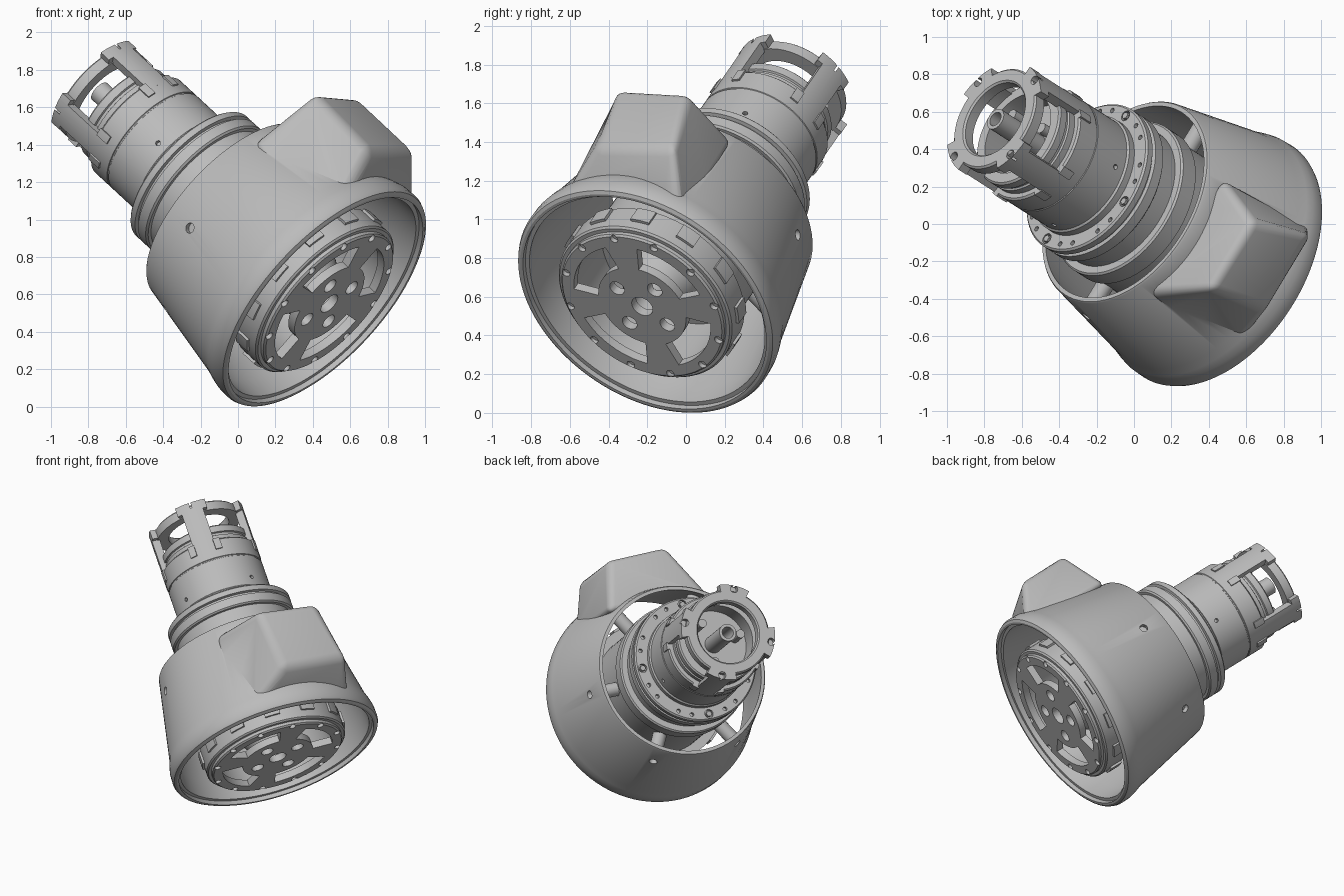
import bpy, bmesh
from math import sin, cos, radians
from mathutils import Matrix, Vector

cube = bpy.data.objects.get("Cube")
if cube:
    bpy.data.objects.remove(cube, do_unlink=True)

grey = bpy.data.materials.new("machined_grey")
grey.use_nodes = True
grey.diffuse_color = (0.5, 0.5, 0.5, 1)
grey.node_tree.nodes["Principled BSDF"].inputs["Base Color"].default_value = (0.5, 0.5, 0.5, 1)

# Tilted frame: local z is the main axis, local x points to the raised hump
AXIS = Vector((-0.665, 0.426, 0.614)).normalized()
UP = (Vector((0, 0, 1)) - AXIS * AXIS.z).normalized()
SIDE = AXIS.cross(UP)
FRAME = Matrix.Translation((0.449, -0.201, 0.587)) @ Matrix((UP, SIDE, AXIS)).transposed().to_4x4()


def polar(r, deg, z):
    return Vector((r * cos(radians(deg)), r * sin(radians(deg)), z))


def lathe(bm, profile, start=0, end=360, steps=96):
    """Sweep a closed (radius, height) loop about the axis."""
    full = end - start == 360
    rows = [[bm.verts.new(polar(r, start + (end - start) * i / steps, z)) for r, z in profile]
            for i in range(steps if full else steps + 1)]
    count = len(profile)
    for i in range(steps):
        a, b = rows[i], rows[(i + 1) % len(rows)]
        for j in range(count):
            k = (j + 1) % count
            if profile[j][0] or profile[k][0]:
                bm.faces.new((a[j], b[j], b[k], a[k]))
    if not full:
        bm.faces.new(rows[0])
        bm.faces.new(rows[-1])


def block(bm, r0, r1, z0, z1, mid, half, steps=8):
    """Curved block centred on an angle."""
    lathe(bm, [(r0, z0), (r1, z0), (r1, z1), (r0, z1)], mid - half, mid + half, steps)


def pin(bm, radius, p0, p1, sides=20):
    p0, p1 = Vector(p0), Vector(p1)
    turn = (p1 - p0).to_track_quat('Z', 'Y').to_matrix().to_4x4()
    bmesh.ops.create_cone(bm, cap_ends=True, segments=sides, radius1=radius, radius2=radius,
                          depth=(p1 - p0).length, matrix=Matrix.Translation((p0 + p1) / 2) @ turn)


def finish(name, bm):
    bmesh.ops.remove_doubles(bm, verts=bm.verts, dist=1e-5)
    bmesh.ops.recalc_face_normals(bm, faces=bm.faces)
    mesh = bpy.data.meshes.new(name)
    bm.to_mesh(mesh)
    bm.free()
    mesh.materials.append(grey)
    obj = bpy.data.objects.new(name, mesh)
    bpy.context.collection.objects.link(obj)
    obj.matrix_world = FRAME
    return obj


def turned(name, profile):
    bm = bmesh.new()
    lathe(bm, profile)
    return finish(name, bm)


def combine(target, other, operation):
    other.hide_render = True
    mod = target.modifiers.new("cut", 'BOOLEAN')
    mod.operation, mod.object, mod.solver = operation, other, 'EXACT'
    bpy.context.view_layer.update()
    bpy.context.view_layer.objects.active = target
    bpy.ops.object.modifier_apply(modifier=mod.name)
    bpy.data.objects.remove(other, do_unlink=True)


ROD_ANGLES = [92 + 60 * k for k in range(6)]
ARM_ANGLES = [-22 + 90 * k for k in range(4)]
SLOT_ANGLES = [48 + 90 * k for k in range(4)]
ROD_Z = 0.57

# Conical bell housing with rounded rim
bell = turned("bell_housing", [(0, -0.03), (0.71, -0.03), (0.727, -0.02), (0.735, 0), (0.733, 0.06),
                               (0.724, 0.1), (0.708, 0.15), (0.597, 0.74), (0.59, 0.75), (0, 0.75)])

# Rod holes through the bell wall
bm = bmesh.new()
for a in ROD_ANGLES:
    pin(bm, 0.028, polar(0.5, a, ROD_Z), polar(0.8, a, ROD_Z))
combine(bell, finish("rod_holes", bm), 'DIFFERENCE')

# Raised hump, its outer face skewed to one side
bm = bmesh.new()
low = [bm.verts.new(p) for p in ((0.5, -0.42, -0.02), (0.5, 0.42, -0.02), (0.5, 0.39, 0.68), (0.5, -0.35, 0.68))]
high = [bm.verts.new(p) for p in ((0.84, -0.08, 0.2), (0.825, 0.39, 0.21), (0.87, 0.28, 0.62), (0.89, -0.15, 0.63))]
bm.faces.new(low)
bm.faces.new(high)
for i in range(4):
    j = (i + 1) % 4
    bm.faces.new((low[i], low[j], high[j], high[i]))
bmesh.ops.recalc_face_normals(bm, faces=bm.faces)
bmesh.ops.bevel(bm, geom=bm.edges[:], offset=0.045, segments=4, profile=0.5, affect='EDGES')
combine(bell, finish("hump", bm), 'UNION')

# Hollow the bell
combine(bell, turned("bell_cavity", [(0, -0.1), (0.695, -0.1), (0.695, 0), (0.672, 0), (0.672, 0.14),
                                     (0.558, 0.8), (0, 0.8)]), 'DIFFERENCE')

# Radial rods holding the core inside the bell
bm = bmesh.new()
for a in ROD_ANGLES:
    pin(bm, 0.048, polar(0.4, a, ROD_Z), polar(0.59, a, ROD_Z))
finish("support_rods", bm)

# Stepped core, open toward the front
turned("core", [(0.46, -0.03), (0.485, -0.03), (0.495, -0.02), (0.495, 0.13), (0.43, 0.13), (0.43, 0.68),
                (0.455, 0.69), (0.455, 0.79), (0.445, 0.8), (0.405, 0.8), (0.405, 0.95), (0, 0.95), (0, 0.32),
                (0.41, 0.32), (0.41, -0.03)])

# Front plate with kidney slots, round holes and edge notches
plate = turned("front_plate", [(0, -0.06), (0.455, -0.06), (0.465, -0.05), (0.465, -0.01), (0, -0.01)])
bm = bmesh.new()
pin(bm, 0.06, (0, 0, -0.1), (0, 0, 0.03), 32)
for a in SLOT_ANGLES:
    block(bm, 0.25, 0.39, -0.1, 0.03, a, 31, 16)
    pin(bm, 0.042, polar(0.16, a, -0.1), polar(0.16, a, 0.03))
for k in range(12):
    pin(bm, 0.022, polar(0.44, 30 * k, -0.1), polar(0.44, 30 * k, -0.035))
combine(plate, finish("plate_cutters", bm), 'DIFFERENCE')

# Clips around the front ring
bm = bmesh.new()
for k in range(12):
    block(bm, 0.485, 0.51, 0.03, 0.12, 15 + 30 * k, 6)
finish("ring_clips", bm)

# Hub inside the core
turned("inner_hub", [(0.07, -0.02), (0.12, -0.02), (0.2, 0.11), (0.22, 0.33), (0.07, 0.33)])

# Bolted flange
flange = turned("flange", [(0.3, 0.92), (0.425, 0.92), (0.435, 0.93), (0.435, 0.99), (0.415, 0.995), (0.415, 1.01),
                           (0.435, 1.015), (0.435, 1.05), (0.425, 1.06), (0.3, 1.06)])
bm = bmesh.new()
for k in range(4):
    pin(bm, 0.03, polar(0.39, 90 * k, 1.035), polar(0.39, 90 * k, 1.1))
    for d in (18, 32, 58, 72):
        pin(bm, 0.014, polar(0.395, 90 * k + d, 1.035), polar(0.395, 90 * k + d, 1.1), 12)
combine(flange, finish("flange_holes", bm), 'DIFFERENCE')
bm = bmesh.new()
for k in range(4):
    pin(bm, 0.02, polar(0.39, 90 * k, 1.03), polar(0.39, 90 * k, 1.065), 6)
finish("flange_bolts", bm)

# Neck tube with a stepped end
neck = turned("neck_tube", [(0, 1.0), (0.345, 1.0), (0.345, 1.1), (0.335, 1.11), (0.335, 1.34), (0.331, 1.343),
                            (0.331, 1.35), (0.335, 1.353), (0.335, 1.48), (0.325, 1.49), (0.3, 1.49), (0.3, 1.53),
                            (0.29, 1.535), (0.29, 1.55), (0.3, 1.555), (0.3, 1.6), (0.29, 1.61), (0.235, 1.61),
                            (0.235, 1.46), (0, 1.46)])
bm = bmesh.new()
for a in ARM_ANGLES:
    pin(bm, 0.014, polar(0.31, a + 45, 1.17), polar(0.37, a + 45, 1.17), 12)
combine(neck, finish("neck_cutters", bm), 'DIFFERENCE')

# End cage: four arms with feet and ears carrying a ring
turned("end_ring", [(0.215, 1.73), (0.295, 1.73), (0.295, 1.79), (0.285, 1.8), (0.225, 1.8), (0.215, 1.79)])
bm = bmesh.new()
for a in ARM_ANGLES:
    block(bm, 0.28, 0.335, 1.45, 1.8, a, 13)
arms = finish("cage_arms", bm)
bm = bmesh.new()
for a in ARM_ANGLES:
    pin(bm, 0.026, polar(0.31, a, 1.76), polar(0.31, a, 1.85), 16)
combine(arms, finish("ear_holes", bm), 'DIFFERENCE')
bm = bmesh.new()
for a in ARM_ANGLES:
    for s in (-1, 1):
        block(bm, 0.28, 0.335, 1.735, 1.8, a + s * 15.5, 3)
        block(bm, 0.28, 0.345, 1.41, 1.49, a + s * 15.5, 4)
finish("cage_ears_and_feet", bm)

# Centre pipe and small posts inside the cage
turned("centre_pipe", [(0.04, 1.45), (0.06, 1.45), (0.06, 1.79), (0.04, 1.79)])
bm = bmesh.new()
for k in range(3):
    pin(bm, 0.03, polar(0.16, 120 * k + 35, 1.45), polar(0.16, 120 * k + 35, 1.6))
finish("inner_posts", bm)

# Smooth shading with sharp edges kept
for obj in bpy.context.scene.objects:
    obj.select_set(obj.type == 'MESH')
bpy.context.view_layer.objects.active = bell
bpy.ops.object.shade_smooth_by_angle(angle=radians(30))
